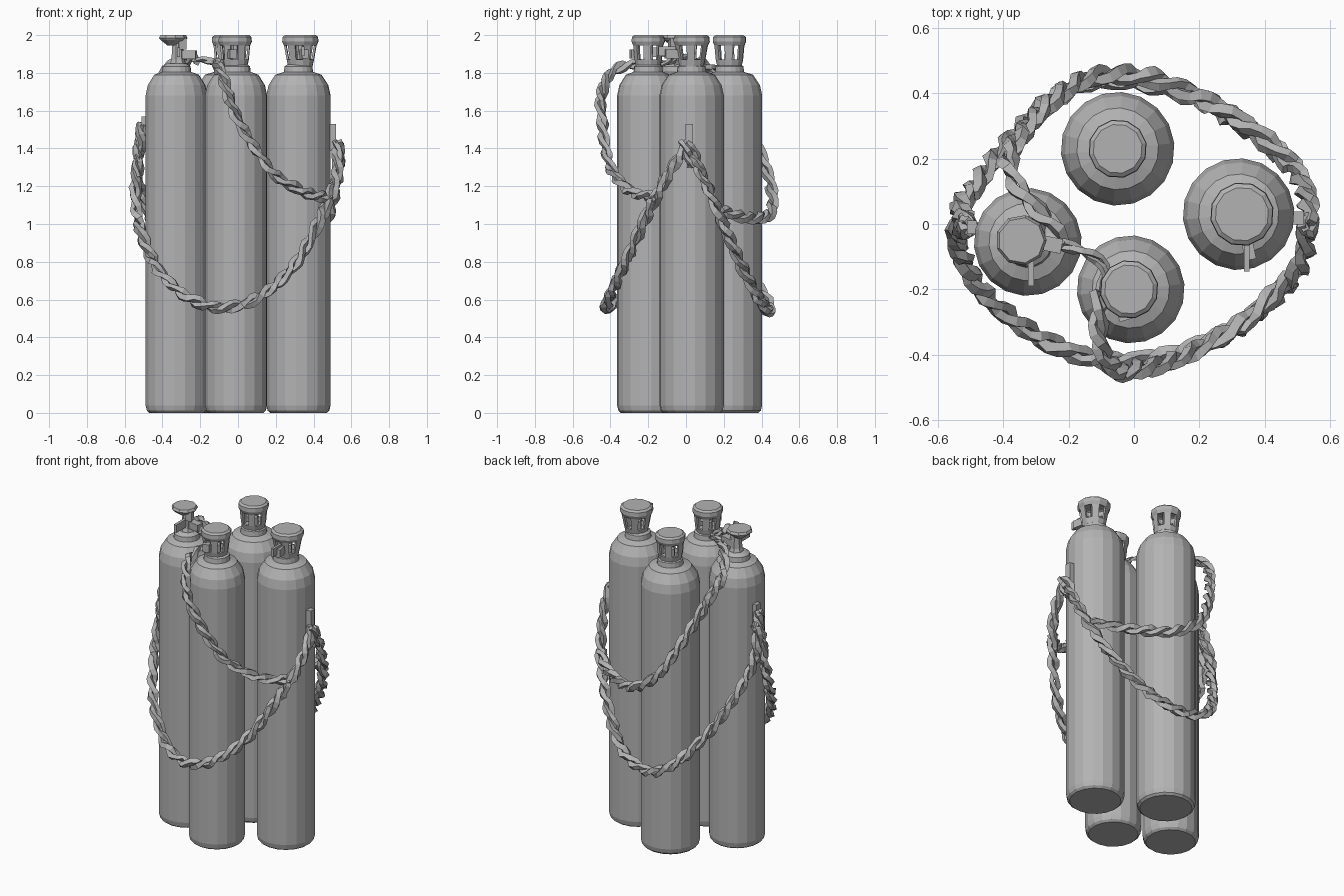
import bpy, bmesh, math, random
from mathutils import Vector, Matrix

random.seed(4)
cube = bpy.data.objects.get("Cube")
if cube:
    bpy.data.objects.remove(cube)

GREY = (0.45, 0.45, 0.45, 1)
steel = bpy.data.materials.new("grey_steel")
steel.use_nodes = True
steel.diffuse_color = GREY
steel.node_tree.nodes["Principled BSDF"].inputs["Base Color"].default_value = GREY


def add_object(name, data, loc=(0, 0, 0)):
    obj = bpy.data.objects.new(name, data)
    obj.location = loc
    data.materials.append(steel)
    bpy.context.collection.objects.link(obj)
    return obj


def lathe(name, profile, loc, sides, slot_row=None, turn=0.0):
    """Faceted solid of revolution; slot_row opens every other face of one row."""
    bm = bmesh.new()
    rings = []
    for r, z in profile:
        rings.append([bm.verts.new((r * math.cos(turn + math.tau * i / sides),
                                    r * math.sin(turn + math.tau * i / sides), z))
                      for i in range(sides)])
    for row, (low, high) in enumerate(zip(rings, rings[1:])):
        for i in range(sides):
            if row == slot_row and i % 2 == 0:
                continue
            j = (i + 1) % sides
            bm.faces.new((low[i], low[j], high[j], high[i]))
    bm.faces.new(rings[0][::-1])
    bm.faces.new(rings[-1])
    mesh = bpy.data.meshes.new(name)
    bm.to_mesh(mesh)
    bm.free()
    return add_object(name, mesh, loc)


def box(name, loc, size, tilt=0.0):
    bm = bmesh.new()
    bmesh.ops.create_cube(bm, size=1)
    bmesh.ops.scale(bm, vec=size, verts=bm.verts)
    bmesh.ops.rotate(bm, matrix=Matrix.Rotation(tilt, 3, 'Z'), verts=bm.verts)
    mesh = bpy.data.meshes.new(name)
    bm.to_mesh(mesh)
    bm.free()
    return add_object(name, mesh, loc)


def smooth_path(points, step):
    """Evenly spaced samples of a spline through the points."""
    pts = [Vector(p) for p in points]
    pts = [2 * pts[0] - pts[1]] + pts + [2 * pts[-1] - pts[-2]]
    out = []
    for a, b, c, d in zip(pts, pts[1:], pts[2:], pts[3:]):
        n = max(2, round((c - b).length / step))
        for k in range(n):
            t = k / n
            out.append(0.5 * (2 * b + (c - a) * t + (2 * a - 5 * b + 4 * c - d) * t ** 2
                              + (3 * b - a - 3 * c + d) * t ** 3))
    return out + [pts[-2]]


def chain(name, points, size=1.0):
    """Lumpy chain made of two rough strands twisted round a path."""
    path = smooth_path(points, 0.028)
    curve = bpy.data.curves.new(name, 'CURVE')
    curve.dimensions = '3D'
    curve.bevel_depth = 0.021 * size
    curve.bevel_resolution = 0
    curve.use_fill_caps = True
    for strand in range(2):
        spline = curve.splines.new('POLY')
        spline.use_smooth = False
        spline.points.add(len(path) - 1)
        for i, p in enumerate(path):
            ahead = path[min(i + 1, len(path) - 1)] - path[max(i - 1, 0)]
            side = ahead.cross(Vector((0.3, 0.2, 1))).normalized()
            up = side.cross(ahead).normalized()
            ang = i * 0.85 + strand * math.pi
            off = (side * math.cos(ang) + up * math.sin(ang)) * 0.017 * size
            spline.points[i].co = (*(p + off), 1)
            spline.points[i].radius = random.uniform(0.75, 1.15)
            spline.points[i].tilt = random.uniform(-0.4, 0.4)
    return add_object(name, curve)


# Gas cylinders: rounded foot, straight body, domed shoulder, neck
tanks = {
    "left_rear_tank": (-0.05, 0.23, 0.174),
    "front_tank": (-0.01, -0.20, 0.165),
    "side_tank": (0.32, 0.03, 0.171),
    "open_valve_tank": (-0.325, -0.055, 0.165),
}
for name, (x, y, r) in tanks.items():
    lathe(name, [(r * 0.88, 0), (r * 0.96, 0.012), (r, 0.04), (r, 1.68), (r * 0.93, 1.735),
                 (r * 0.72, 1.79), (0.078, 1.805), (0.074, 1.835), (0.05, 1.85)],
          (x, y, 0), 18, turn=0.1)

# Slotted valve guards with a valve stem inside
for name, x, y, top in (("rear_guard", -0.05, 0.23, 0.09),
                        ("front_guard", -0.015, -0.20, 0.09),
                        ("side_guard", 0.33, 0.03, 0.098)):
    guard = lathe(name, [(0.066, 1.835), (0.074, 1.87), (top * 0.9, 1.945),
                         (top, 1.965), (top * 0.98, 1.99), (top * 0.84, 2.0)],
                  (x, y, 0), 12, slot_row=1, turn=0.2)
    shell = guard.modifiers.new("wall", 'SOLIDIFY')
    shell.thickness = 0.012
    lathe(name + "_stem", [(0.03, 1.83), (0.03, 1.9), (0.02, 1.91), (0.02, 1.98)],
          (x, y, 0), 6)
box("side_outlet", (0.35, -0.075, 1.9), (0.035, 0.07, 0.05), 0.2)
box("side_lever", (0.345, -0.10, 1.915), (0.016, 0.09, 0.05))
box("front_outlet", (-0.03, -0.275, 1.9), (0.04, 0.04, 0.05), 0.3)

# Bare valve with hand wheel
lathe("hand_wheel", [(0.03, 1.945), (0.07, 1.975), (0.078, 1.985), (0.07, 2.0)],
      (-0.345, -0.05, 0), 9)
lathe("valve_stem", [(0.048, 1.84), (0.036, 1.87), (0.03, 1.96)], (-0.32, -0.055, 0), 7)
box("valve_post", (-0.30, -0.065, 1.955), (0.04, 0.05, 0.06), 0.3)
box("valve_lever", (-0.315, -0.14, 1.91), (0.018, 0.1, 0.05))
box("valve_outlet", (-0.265, -0.06, 1.895), (0.09, 0.045, 0.045), -0.2)

# Chains slung low round the front and the back, hooked at both sides
HOOK_L, HOOK_R = (-0.505, -0.01, 1.53), (0.525, 0.01, 1.43)
chain("low_front_chain", [HOOK_R, (0.52, -0.10, 1.25), (0.46, -0.19, 1.08), (0.31, -0.32, 0.80),
                          (0.12, -0.40, 0.62), (-0.08, -0.42, 0.555), (-0.28, -0.35, 0.62),
                          (-0.45, -0.22, 0.80), (-0.53, -0.09, 1.02), (-0.54, -0.02, 1.22), HOOK_L])
chain("low_back_chain", [HOOK_R, (0.53, 0.09, 1.25), (0.47, 0.19, 1.02), (0.35, 0.29, 0.79),
                         (0.18, 0.39, 0.60), (-0.03, 0.44, 0.54), (-0.19, 0.42, 0.61),
                         (-0.35, 0.29, 0.80), (-0.47, 0.14, 1.05), (-0.53, 0.05, 1.27), HOOK_L])

# Chains rising from the side hook to the valves
chain("high_front_chain", [(0.48, -0.16, 1.14), (0.35, -0.29, 1.17), (0.2, -0.38, 1.26),
                           (0.1, -0.425, 1.39), (0.0, -0.445, 1.55), (-0.05, -0.45, 1.68),
                           (-0.09, -0.40, 1.80), (-0.11, -0.31, 1.84), (-0.10, -0.21, 1.85)], 0.95)
chain("valve_link_chain", [(-0.10, -0.21, 1.85), (-0.09, -0.13, 1.85), (-0.16, -0.08, 1.865),
                           (-0.24, -0.06, 1.875)], 0.6)
chain("high_back_chain", [(0.48, 0.18, 1.08), (0.36, 0.29, 1.04), (0.2, 0.39, 1.03),
                          (0.03, 0.45, 1.07), (-0.13, 0.45, 1.2), (-0.25, 0.38, 1.42),
                          (-0.35, 0.27, 1.66), (-0.385, 0.18, 1.79), (-0.33, 0.08, 1.85),
                          (-0.26, 0.0, 1.87), (-0.22, -0.07, 1.87)])

# Hooks and loose links where the chains meet
box("side_hook", (0.502, 0.018, 1.46), (0.035, 0.04, 0.14))
box("far_side_hook", (-0.495, -0.01, 1.52), (0.03, 0.04, 0.1))
chain("side_loose_links", [(0.53, -0.02, 1.44), (0.545, 0.0, 1.38), (0.535, 0.03, 1.3)], 0.8)
chain("far_loose_links", [(-0.51, 0.03, 1.45), (-0.53, -0.02, 1.36), (-0.53, -0.04, 1.25)], 0.8)
